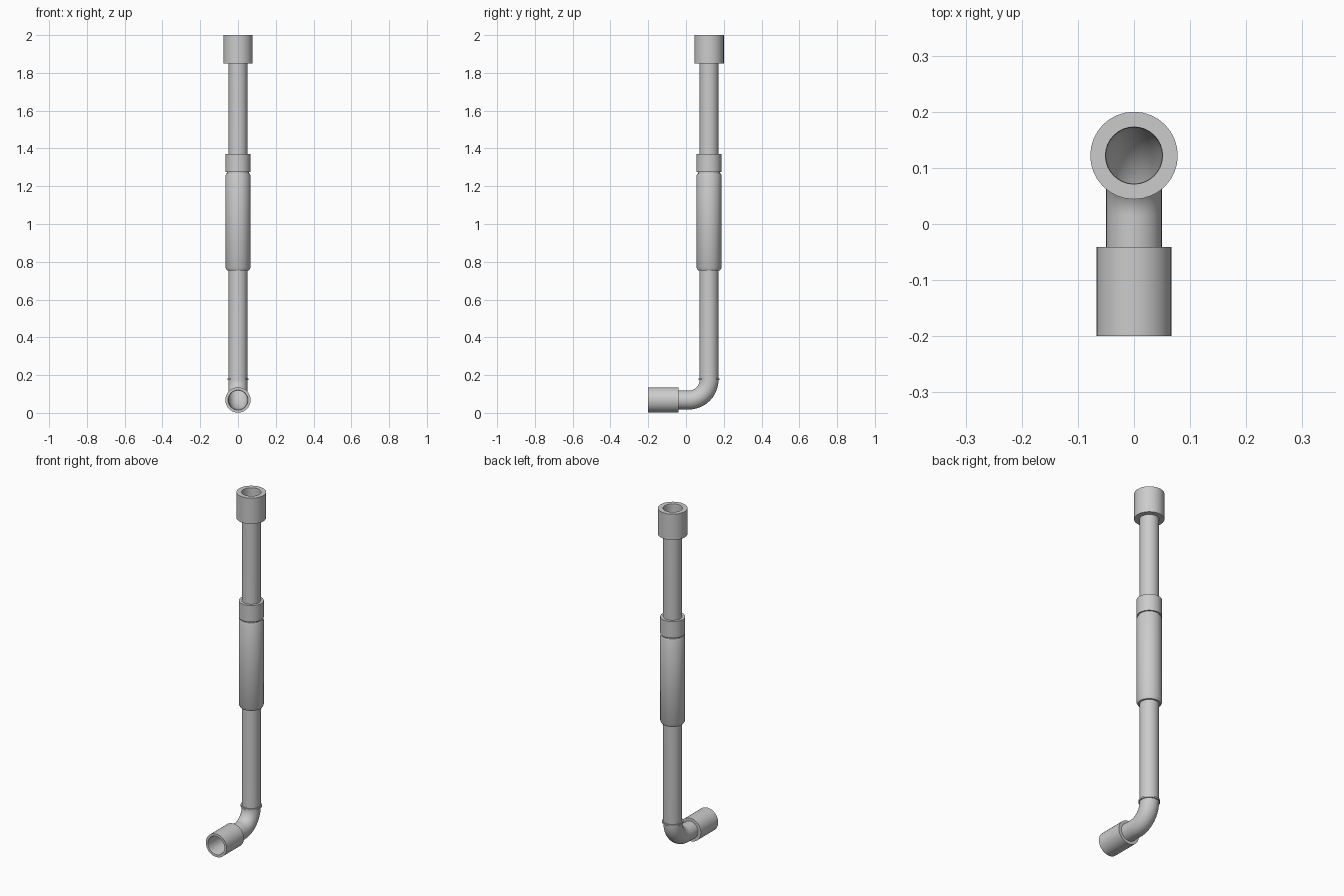
import bpy, bmesh
from math import sin, cos, pi, radians

if "Cube" in bpy.data.objects:
    bpy.data.objects.remove(bpy.data.objects["Cube"])

SIDES = 32
AXIS_Y, AXIS_Z = 0.122, 0.068   # upright pipe position / outlet height
BORE = 0.05


def loft(name, stations, closed=False):
    """Skin circles lying along a path in the YZ plane.
    station = (y, z, tilt, radius); tilt 0 = facing up, -90 deg = facing front."""
    bm = bmesh.new()
    rings = []
    for y, z, tilt, r in stations:
        ring = []
        for i in range(SIDES):
            a = 2 * pi * i / SIDES
            ring.append(bm.verts.new((r * cos(a),
                                      y + r * sin(a) * cos(tilt),
                                      z + r * sin(a) * sin(tilt))))
        rings.append(ring)
    pairs = list(zip(rings, rings[1:]))
    if closed:
        pairs.append((rings[-1], rings[0]))
    for a, b in pairs:
        for i in range(SIDES):
            j = (i + 1) % SIDES
            bm.faces.new((a[i], a[j], b[j], b[i]))
    bmesh.ops.recalc_face_normals(bm, faces=bm.faces)
    me = bpy.data.meshes.new(name)
    bm.to_mesh(me)
    bm.free()
    ob = bpy.data.objects.new(name, me)
    bpy.context.collection.objects.link(ob)
    bpy.context.view_layer.objects.active = ob
    ob.select_set(True)
    bpy.ops.object.shade_smooth_by_angle(angle=radians(30))
    ob.select_set(False)
    return ob


def upright(name, profile):
    return loft(name, [(AXIS_Y, z, 0, r) for r, z in profile], closed=True)


# Thin pipe: upright run, elbow, short horizontal run
BEND = 0.107
path = [(AXIS_Y, 1.99, 0, BORE)]
for k in range(13):
    t = pi / 2 * k / 12
    path.append((AXIS_Y - BEND * (1 - cos(t)), AXIS_Z + BEND * (1 - sin(t)), -t, BORE))
path.append((-0.19, AXIS_Z, -pi / 2, BORE))
loft("bent_pipe", path)

# Socket at the top
upright("top_socket", [(BORE, 1.85), (0.078, 1.85), (0.078, 2.0), (0.051, 2.0), (BORE, 1.99)])

# Chamfered sleeve and the collar above it, joined by a groove
upright("middle_sleeve", [
    (BORE, 0.755), (0.059, 0.755), (0.066, 0.768), (0.066, 1.258), (0.062, 1.267),
    (0.058, 1.267), (0.058, 1.274), (0.066, 1.274), (0.066, 1.37), (BORE, 1.37)])

# Small ring where the elbow meets the upright
upright("elbow_ring", [(BORE, 0.174), (0.056, 0.174), (0.056, 0.183), (BORE, 0.183)])

# Socket on the front outlet
loft("outlet_socket", [(y, AXIS_Z, -pi / 2, r) for r, y in
     [(BORE, -0.041), (0.067, -0.041), (0.067, -0.2), (0.053, -0.2), (BORE, -0.19)]], closed=True)
